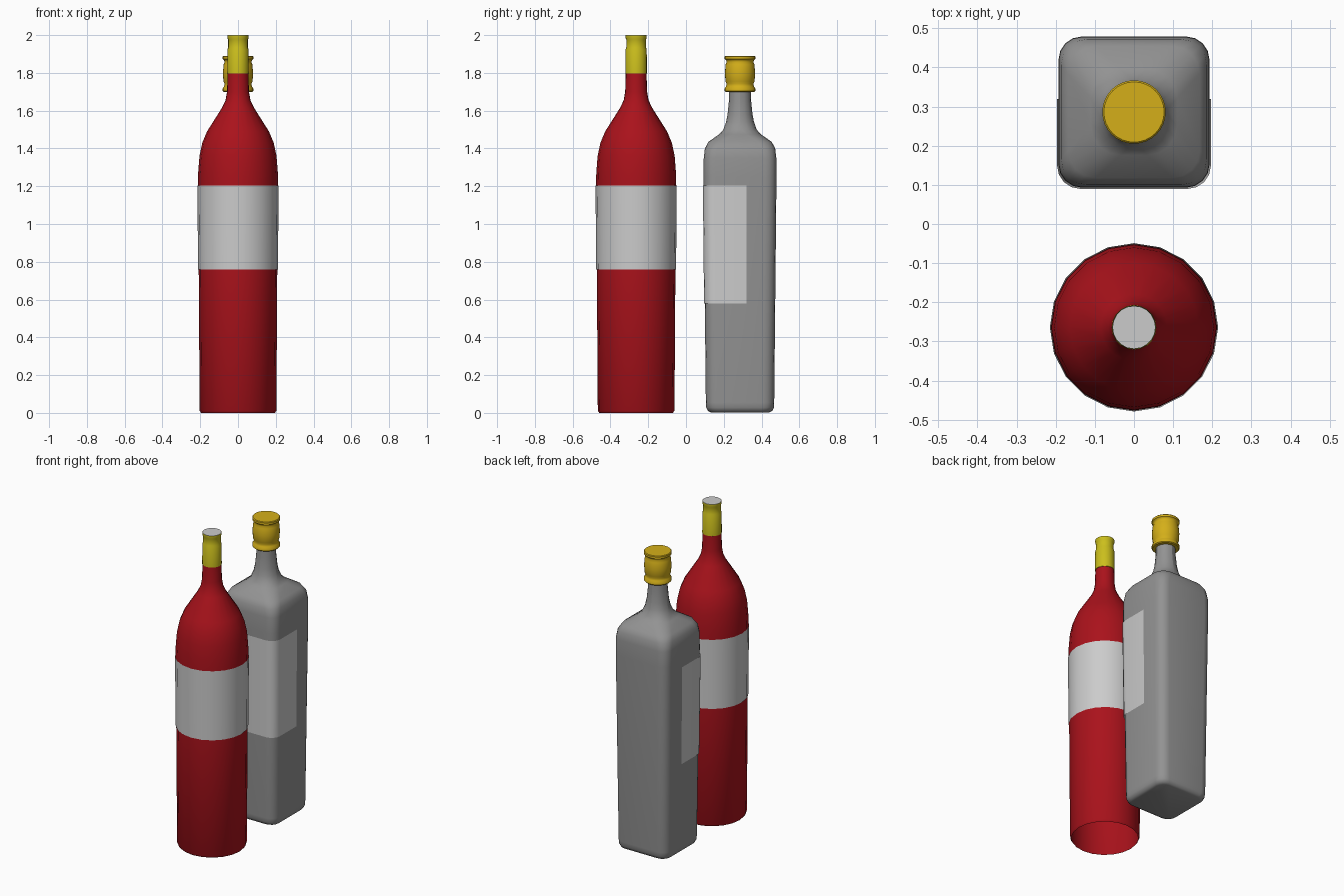
import bpy, bmesh, math

if "Cube" in bpy.data.objects:
    bpy.data.objects.remove(bpy.data.objects["Cube"])

RED_Y, SQ_Y = -0.264, 0.286


def material(name, rgb):
    m = bpy.data.materials.new(name)
    m.diffuse_color = (*rgb, 1)
    m.use_nodes = True
    m.node_tree.nodes["Principled BSDF"].inputs["Base Color"].default_value = m.diffuse_color
    return m


red = material("red_glass", (0.40, 0.006, 0.011))
grey = material("grey_glass", (0.29, 0.29, 0.29))
foil_gold = material("foil_gold", (0.60, 0.52, 0.012))
cap_gold = material("cap_gold", (0.66, 0.43, 0.01))


def loft(name, rings, y, mat=None, closed=True, bottom=False, top=False):
    """Skin a stack of matching point rings."""
    bm = bmesh.new()
    vs = [[bm.verts.new(p) for p in ring] for ring in rings]
    n = len(vs[0])
    for a, b in zip(vs, vs[1:]):
        for i in range(n if closed else n - 1):
            j = (i + 1) % n
            bm.faces.new((a[i], a[j], b[j], b[i]))
    if bottom:
        bm.faces.new(vs[0][::-1])
    if top:
        bm.faces.new(vs[-1])
    me = bpy.data.meshes.new(name)
    bm.to_mesh(me)
    bm.free()
    ob = bpy.data.objects.new(name, me)
    bpy.context.collection.objects.link(ob)
    ob.location.y = y
    if mat:
        me.materials.append(mat)
    bpy.ops.object.select_all(action='DESELECT')
    ob.select_set(True)
    bpy.context.view_layer.objects.active = ob
    bpy.ops.object.shade_smooth_by_angle(angle=math.radians(40))
    return ob


def circle(r, z, n):
    return [(r * math.cos(2 * math.pi * i / n), r * math.sin(2 * math.pi * i / n), z)
            for i in range(n)]


def lathe(name, profile, y, mat=None, n=20, **kw):
    return loft(name, [circle(r, z, n) for r, z in profile], y, mat, **kw)


def rounded_square(h, r, z, segs=4, corners=range(4)):
    """Square of half-width h with corner radius r, counter-clockwise."""
    pts = []
    for c in corners:
        a0 = c * math.pi / 2
        sx = 1 if c in (0, 3) else -1
        sy = 1 if c in (0, 1) else -1
        for i in range(segs + 1):
            a = a0 + i * math.pi / 2 / segs
            pts.append((sx * (h - r) + r * math.cos(a), sy * (h - r) + r * math.sin(a), z))
    return pts


# Round wine bottle, open underneath
lathe("wine_bottle", [(0.195, 0), (0.203, 0.012), (0.208, 0.76), (0.2125, 1.2),
                      (0.211, 1.27), (0.204, 1.36), (0.189, 1.43), (0.164, 1.49),
                      (0.085, 1.615), (0.066, 1.655), (0.058, 1.70), (0.055, 1.80)],
      RED_Y, red)
lathe("wine_label", [(0.2115, 0.76), (0.215, 1.205)], RED_Y)
lathe("wine_foil", [(0.053, 1.795), (0.057, 1.797), (0.056, 1.925), (0.052, 1.935),
                    (0.052, 1.975), (0.056, 1.985), (0.056, 1.999)], RED_Y, foil_gold)
lathe("wine_foil_top", [(0.055, 1.998), (0.055, 2.0)], RED_Y, top=True)

# Square bottle blending into a round neck: half-width, corner radius, height
sections = [(0.155, 0.05, 0.003), (0.170, 0.055, 0.010), (0.179, 0.06, 0.028),
            (0.181, 0.06, 0.055), (0.193, 0.06, 1.25), (0.192, 0.06, 1.35),
            (0.186, 0.065, 1.40), (0.168, 0.07, 1.435), (0.110, 0.075, 1.475),
            (0.088, 0.077, 1.50), (0.074, 0.072, 1.54), (0.066, 0.066, 1.58),
            (0.059, 0.059, 1.65), (0.057, 0.057, 1.71)]
loft("square_bottle", [rounded_square(*s) for s in sections], SQ_Y, grey,
     bottom=True, top=True)

# Label wrapping the front and part of both sides
label_rings = []
for h, z in ((0.1905, 0.58), (0.1965, 1.205)):
    label_rings.append([(-h, 0.033, z)] + rounded_square(h, 0.06, z, corners=(2, 3))
                       + [(h, 0.033, z)])
loft("square_label", label_rings, SQ_Y, closed=False)

# Gold stopper with flanges at both ends
lathe("square_bottle_cap", [(0.076, 1.70), (0.081, 1.705), (0.081, 1.718), (0.074, 1.728),
                            (0.071, 1.742), (0.077, 1.755), (0.080, 1.80), (0.076, 1.845),
                            (0.071, 1.858), (0.074, 1.868), (0.081, 1.873), (0.081, 1.886),
                            (0.077, 1.89)],
      SQ_Y, cap_gold, n=32, bottom=True, top=True)
